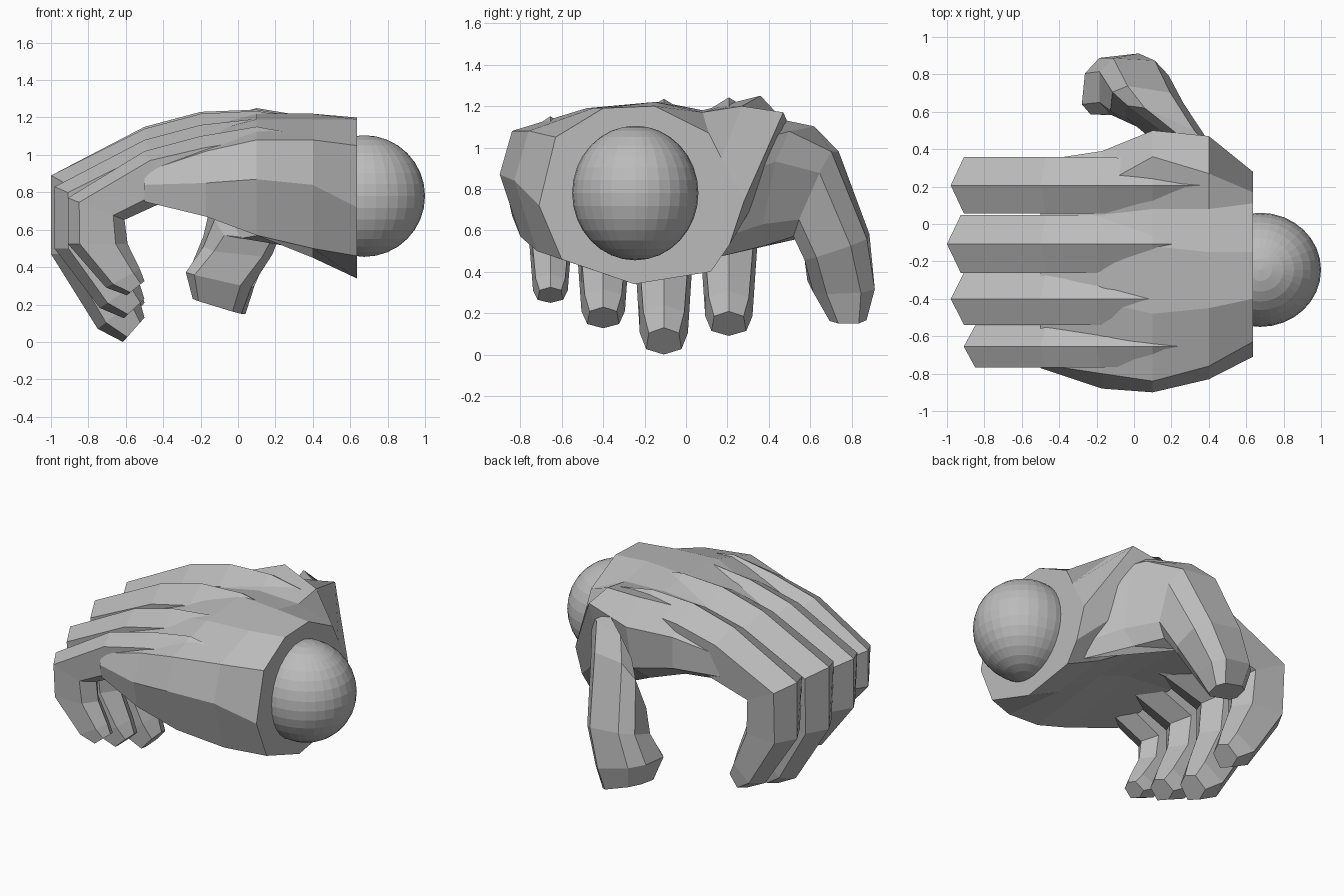
import bpy, bmesh
from mathutils import Vector as V

if "Cube" in bpy.data.objects:
    bpy.data.objects.remove(bpy.data.objects["Cube"])

gray = bpy.data.materials.new("plain gray")
gray.diffuse_color = (0.5, 0.5, 0.5, 1)
gray.use_nodes = True
gray.node_tree.nodes["Principled BSDF"].inputs["Base Color"].default_value = gray.diffuse_color


def loft(name, rings):
    """Skin a list of equal-length point rings and cap both ends."""
    bm = bmesh.new()
    rows = [[bm.verts.new(p) for p in r] for r in rings]
    n = len(rows[0])
    for a, b in zip(rows, rows[1:]):
        for i in range(n):
            j = (i + 1) % n
            bm.faces.new((a[i], a[j], b[j], b[i]))
    bm.faces.new(rows[0])
    bm.faces.new(rows[-1])
    bmesh.ops.recalc_face_normals(bm, faces=bm.faces)
    me = bpy.data.meshes.new(name)
    bm.to_mesh(me)
    bm.free()
    me.materials.append(gray)
    ob = bpy.data.objects.new(name, me)
    bpy.context.collection.objects.link(ob)
    return ob


RIDGED = [(0, 0), (.2, 1), (.8, .85), (1, 0), (.8, -.85), (.2, -1)]
BLUNT = [(0, .6), (.25, 1), (.8, 1), (1, .7), (1, -.7), (.8, -1), (.25, -1), (0, -.6)]


def section(outer, inner, half, shape):
    o, i, h = V(outer), V(inner), V(half)
    return [o + (i - o) * t + h * s for t, s in shape]


# palm: cross-sections (y, z) from the flat wrist towards the knuckles
palm = {
    0.635: [(-.71, .72), (-.63, 1.05), (-.4, 1.19), (-.15, 1.2), (.11, 1.07), (.17, .95),
            (.28, .74), (.21, .53), (.12, .4), (-.25, .34), (-.6, .46)],
    0.4: [(-.83, .84), (-.76, 1.08), (-.45, 1.19), (-.15, 1.22), (.08, 1.17), (.27, 1.2),
          (.47, 1.17), (.34, .75), (.14, .5), (-.25, .45), (-.72, .5)],
    0.1: [(-.9, .87), (-.84, 1.08), (-.48, 1.19), (-.12, 1.22), (.08, 1.18), (.36, 1.25),
          (.5, 1.1), (.44, .8), (.25, .66), (-.2, .66), (-.8, .57)],
    -0.17: [(-.88, .85), (-.8, 1.02), (-.42, 1.12), (-.12, 1.16), (.05, 1.14), (.21, 1.18),
            (.39, 1.06), (.39, .85), (.25, .76), (-.25, .77), (-.84, .67)],
    -0.5: [(-.77, .84), (-.75, .91), (-.42, 1.0), (-.12, 1.03), (.05, 1.03), (.2, 1.05),
           (.34, 1.0), (.34, .86), (.25, .8), (-.25, .8), (-.75, .75)],
}
hand = loft("hand", [[(x, y, z) for y, z in r] for x, r in palm.items()])

# fingers: outer x,z / inner x,z / half width along one curled path
PATH = [(.4, 1.18, .35, .9, .6), (.1, 1.235, .1, .82, .9), (-.2, 1.22, -.1, .79, 1),
        (-.5, 1.14, -.35, .77, 1), (-1, .89, -.63, .69, 1), (-1, .47, -.61, .47, .9),
        (-.75, .07, -.53, .24, .75), (-.615, 0, -.5, .13, .55)]
KNUCKLE = .89
parts = []


def finger(name, y, width, lift, curl, reach):
    def fit(x, z):
        if x < -.5:
            x = -.5 + (x + .5) * reach
        if z < .7:                                  # hanging part
            z = KNUCKLE + lift - (KNUCKLE - z) * curl
        elif z > .88:                               # back of the finger
            z += lift * (1 if x < -.15 else .7)
        return x, z
    rings = []
    for ox, oz, ix, iz, w in PATH:
        a, b = fit(ox, oz), fit(ix, iz)
        rings.append(section((a[0], y, a[1]), (b[0], y, b[1]), (0, w * width, 0), RIDGED))
    parts.append(loft(name, rings))


finger("index_finger", .207, .152, .01, .91, .96)
finger("middle_finger", -.107, .155, 0, 1, 1)
finger("ring_finger", -.4, .14, -.06, .79, .96)
finger("little_finger", -.655, .112, -.12, .585, .82)

# thumb: a broad web from the wrist, swinging out and then hanging down
THUMB = [((.4, .36, 1.08), (.42, .2, .53), (.19, -.13, -.1)),
         ((.19, .56, 1.09), (.17, .45, .54), (.22, -.1, -.02)),
         ((.08, .72, .98), (.06, .54, .57), (.19, -.03, 0)),
         ((0, .88, .57), (0, .58, .47), (.185, -.01, -.02)),
         ((-.08, .9, .34), (-.11, .6, .33), (.175, .02, -.04)),
         ((-.08, .86, .19), (-.12, .68, .19), (.13, .02, -.04))]
parts.append(loft("thumb", [section(o, i, h, BLUNT) for o, i, h in THUMB]))

# fuse fingers and thumb with the palm into one shell
for p in parts:
    m = hand.modifiers.new(p.name, "BOOLEAN")
    m.operation, m.solver, m.object = "UNION", "EXACT", p
fused = bpy.data.meshes.new_from_object(hand.evaluated_get(bpy.context.evaluated_depsgraph_get()))
hand.modifiers.clear()
hand.data = fused
for p in parts:
    bpy.data.objects.remove(p)

# wrist ball joint
bpy.ops.mesh.primitive_uv_sphere_add(segments=32, ring_count=16, radius=1, location=(.675, -.245, .78))
ball = bpy.context.object
ball.name = "wrist_ball"
ball.scale = (.325, .305, .325)
ball.data.materials.append(gray)
